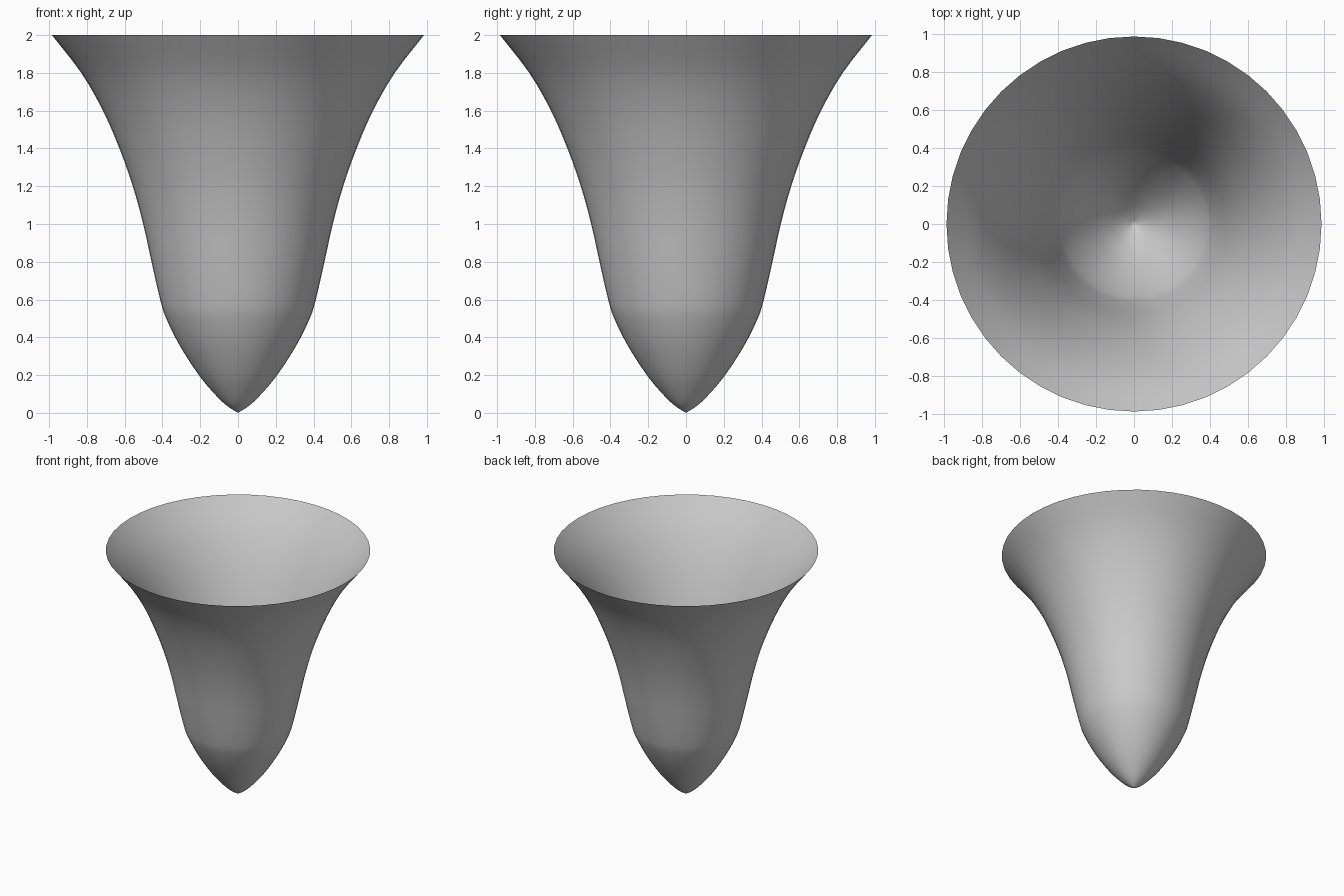
import bpy, bmesh, math
from mathutils import Vector

if "Cube" in bpy.data.objects:
    bpy.data.objects.remove(bpy.data.objects["Cube"])

SIDES = 48
# Radius and height of the bell profile, tip to rim
PROFILE = [(0, 0), (0.055, 0.035), (0.11, 0.085), (0.20, 0.19), (0.305, 0.35), (0.38, 0.50),
           (0.412, 0.6), (0.458, 0.8), (0.502, 1.0), (0.557, 1.2),
           (0.628, 1.4), (0.715, 1.6), (0.83, 1.8), (0.985, 2.0)]


def smooth_profile(points, steps=3):
    """Catmull-Rom curve through the profile points."""
    p = [Vector(q) for q in points]
    p = [2 * p[0] - p[1]] + p + [2 * p[-1] - p[-2]]
    out = []
    for a, b, c, d in zip(p, p[1:], p[2:], p[3:]):
        for k in range(steps):
            t = k / steps
            out.append(0.5 * (2 * b + (c - a) * t + (2 * a - 5 * b + 4 * c - d) * t**2
                              + (3 * b - a - 3 * c + d) * t**3))
    return out + [p[-2]]


# Open-topped bell: spin the profile around z as a single thin sheet
bm = bmesh.new()
verts = [bm.verts.new((q.x, 0, q.y)) for q in smooth_profile(PROFILE)]
edges = [bm.edges.new(pair) for pair in zip(verts, verts[1:])]
bmesh.ops.spin(bm, geom=verts + edges, cent=(0, 0, 0), axis=(0, 0, 1),
               angle=math.tau, steps=SIDES, use_duplicate=False)
bmesh.ops.remove_doubles(bm, verts=bm.verts, dist=1e-4)
bmesh.ops.recalc_face_normals(bm, faces=bm.faces)
if sum(f.normal.dot(Vector((f.calc_center_median().x, f.calc_center_median().y, 0)))
       for f in bm.faces) < 0:
    bmesh.ops.reverse_faces(bm, faces=bm.faces)
for f in bm.faces:
    f.smooth = True
mesh = bpy.data.meshes.new("funnel_bell")
bm.to_mesh(mesh)
bm.free()
bpy.context.collection.objects.link(bpy.data.objects.new("funnel_bell", mesh))
